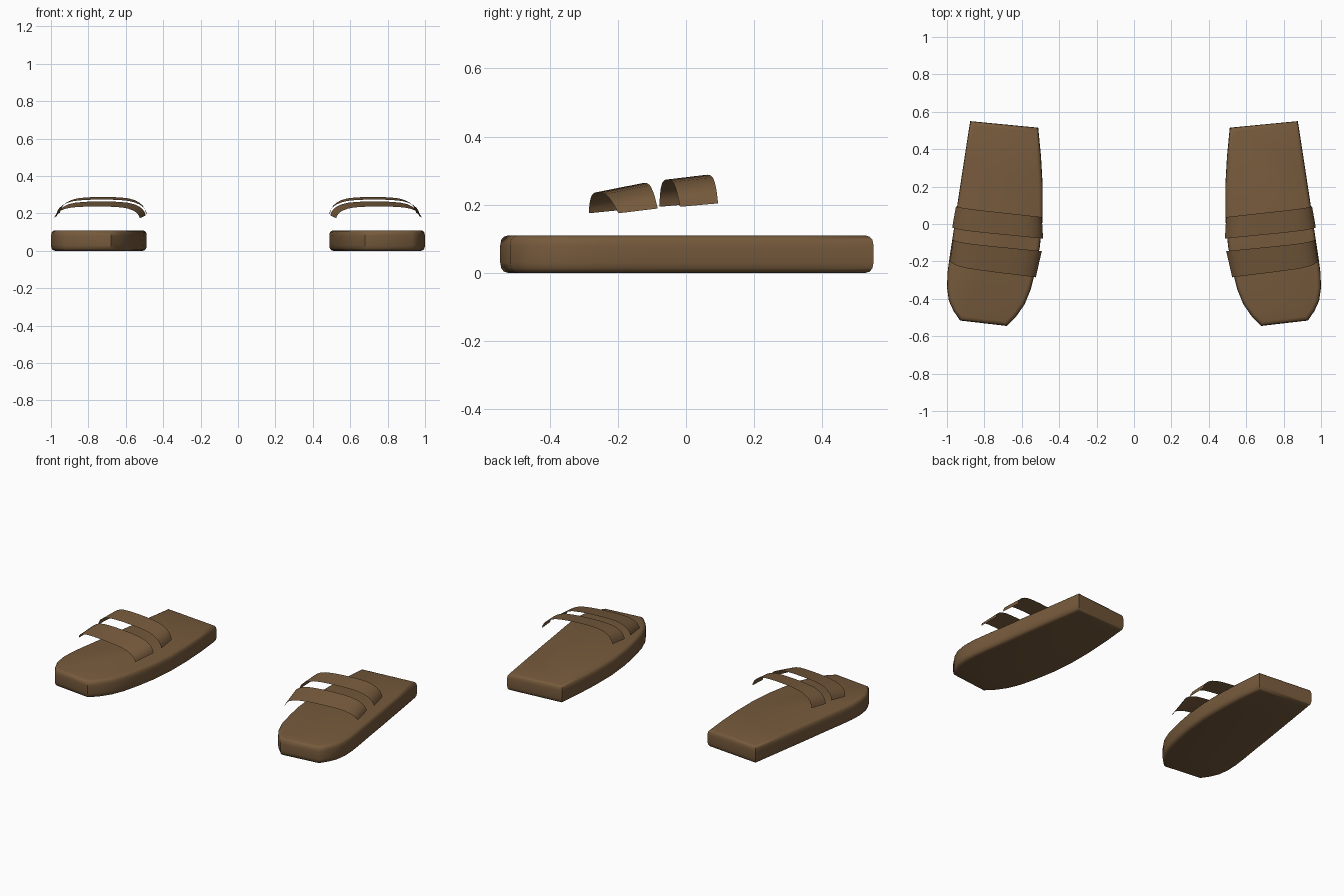
import bpy, bmesh, math
from mathutils import Vector

if "Cube" in bpy.data.objects:
    bpy.data.objects.remove(bpy.data.objects["Cube"])

brown = bpy.data.materials.new("brown leather")
brown.diffuse_color = (0.181, 0.102, 0.045, 1)
brown.use_nodes = True
brown.node_tree.nodes["Principled BSDF"].inputs["Base Color"].default_value = brown.diffuse_color


def finish(name, bm, angle):
    """Make an object from bm, mirrored into a left and right pair."""
    me = bpy.data.meshes.new(name)
    bm.to_mesh(me)
    bm.free()
    me.materials.append(brown)
    ob = bpy.data.objects.new(name, me)
    bpy.context.collection.objects.link(ob)
    ob.modifiers.new("pair", 'MIRROR').use_mirror_merge = False
    bpy.ops.object.select_all(action='DESELECT')
    ob.select_set(True)
    bpy.context.view_layer.objects.active = ob
    bpy.ops.object.shade_smooth_by_angle(angle=math.radians(angle))


def inset(pts, d):
    """Move a counter-clockwise outline inward by d."""
    out = []
    for i, p in enumerate(pts):
        a = (p - pts[i - 1]).normalized()
        b = (pts[(i + 1) % len(pts)] - p).normalized()
        na, nb = Vector((-a.y, a.x)), Vector((-b.y, b.x))
        out.append(p + (na + nb) * d / (1 + na.dot(nb)))
    return out


# Sole: foot outline swept up through a rounded edge profile
outline = [Vector(p) for p in [
    (0.68, -0.545), (0.93, -0.516), (0.965, -0.465), (0.99, -0.41), (1.0, -0.34),
    (0.997, -0.26), (0.985, -0.17), (0.965, -0.04), (0.945, 0.1), (0.91, 0.33),
    (0.876, 0.55), (0.512, 0.515), (0.497, 0.36), (0.488, 0.2), (0.488, 0.03),
    (0.503, -0.12), (0.525, -0.24), (0.552, -0.35), (0.585, -0.43), (0.63, -0.495)]]
profile = [(0.022, 0.0), (0.010, 0.004), (0.003, 0.014), (0, 0.03),
           (0, 0.08), (0.003, 0.097), (0.010, 0.106), (0.022, 0.11)]
bm = bmesh.new()
rings = [[bm.verts.new((p.x, p.y, z)) for p in inset(outline, d)] for d, z in profile]
n = len(outline)
for lo, hi in zip(rings, rings[1:]):
    for i in range(n):
        j = (i + 1) % n
        bm.faces.new((lo[i], lo[j], hi[j], hi[i]))
bm.faces.new(rings[0][::-1])
bm.faces.new(rings[-1])
finish("sole", bm, 50)

# Straps: thin arched sheets; each edge is (inner x, outer x, inner y, outer y, end z, top z)
half = [(0, 0), (0.012, 0.22), (0.035, 0.45), (0.075, 0.64), (0.13, 0.8),
        (0.2, 0.91), (0.3, 0.97), (0.4, 0.995)]
arch = half + [(0.5, 1.0)] + [(1 - u, h) for u, h in half[::-1]]


def strap(name, front, back):
    bm = bmesh.new()
    rows = []
    for t in (0, 0.5, 1):
        x0, x1, y0, y1, z0, z1 = [a + (b - a) * t for a, b in zip(front, back)]
        row = []
        for u, h in arch:
            # the outer end sweeps back a little as it drops
            sweep = (1 - h) * (0.03 if name == "front_strap" else 0.012) * (u > 0.5)
            sweep *= 1 - 0.5 * t
            row.append(bm.verts.new((x0 + (x1 - x0) * u, y0 + (y1 - y0) * u + sweep,
                                     z0 + (z1 - z0) * h)))
        rows.append(row)
    for a, b in zip(rows, rows[1:]):
        for i in range(len(arch) - 1):
            bm.faces.new((a[i], a[i + 1], b[i + 1], b[i]))
    for f in bm.faces:
        f.normal_update()
        if f.normal.z < 0:
            f.normal_flip()
    finish(name, bm, 60)


strap("front_strap", (0.525, 0.983, -0.285, -0.228, 0.175, 0.237),
      (0.493, 0.967, -0.145, -0.098, 0.189, 0.264))
strap("rear_strap", (0.486, 0.972, -0.078, -0.03, 0.194, 0.274),
      (0.493, 0.952, 0.037, 0.088, 0.204, 0.288))
